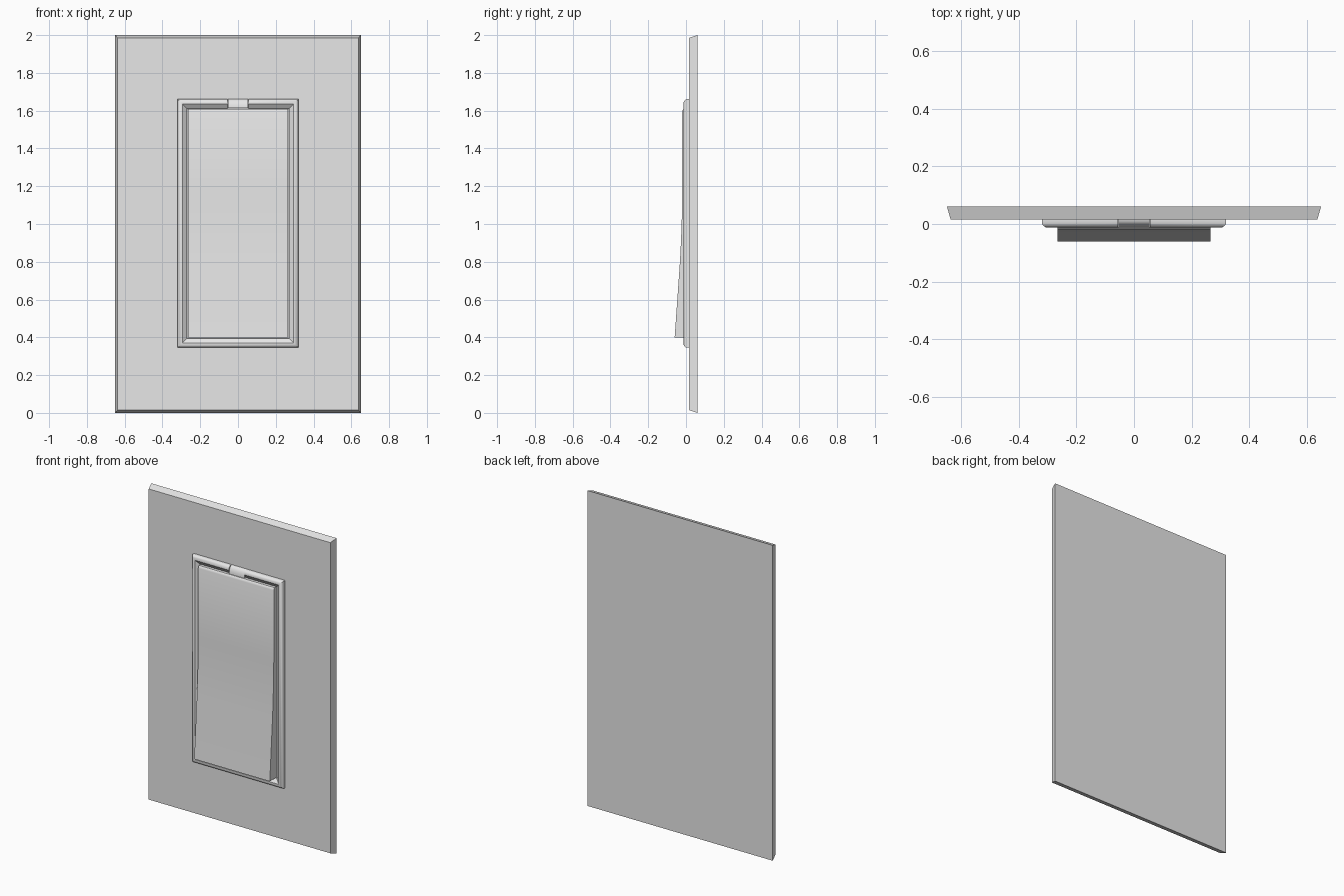
import bpy
import bmesh
import math

if "Cube" in bpy.data.objects:
    bpy.data.objects.remove(bpy.data.objects["Cube"], do_unlink=True)

grey = bpy.data.materials.new("light grey plastic")
grey.use_nodes = True
grey.diffuse_color = (0.8, 0.8, 0.8, 1)
grey.node_tree.nodes["Principled BSDF"].inputs["Base Color"].default_value = (0.8, 0.8, 0.8, 1)


def loft(name, sections, smooth=True):
    """Skin a row of closed cross-sections and cap both ends."""
    bm = bmesh.new()
    rings = [[bm.verts.new(p) for p in s] for s in sections]
    n = len(rings[0])
    for a, b in zip(rings, rings[1:]):
        for i in range(n):
            j = (i + 1) % n
            bm.faces.new((a[i], a[j], b[j], b[i]))
    bm.faces.new(rings[0])
    bm.faces.new(rings[-1])
    bmesh.ops.recalc_face_normals(bm, faces=bm.faces)
    mesh = bpy.data.meshes.new(name)
    bm.to_mesh(mesh)
    bm.free()
    mesh.materials.append(grey)
    obj = bpy.data.objects.new(name, mesh)
    bpy.context.collection.objects.link(obj)
    if smooth:
        bpy.ops.object.select_all(action='DESELECT')
        obj.select_set(True)
        bpy.context.view_layer.objects.active = obj
        bpy.ops.object.shade_smooth_by_angle(angle=math.radians(30))
    return obj


def rectangle(half_x, half_z, y):
    return [(sx * half_x, y, 1 + sz * half_z)
            for sx, sz in ((-1, -1), (1, -1), (1, 1), (-1, 1))]


# Wall plate with slanted edges
front = 0.015
loft("wall_plate", [rectangle(0.65, 1, 0.06), rectangle(0.637, 0.985, front)], False)

# Raised frame: a mitred moulding, open at the top centre
half_w, half_h, mid_z, gap = 0.32, 0.658, 1.003, 0.055
moulding = [(0, front), (0, 0.002), (0.004, -0.005), (0.012, -0.011),
            (0.02, -0.013), (0.026, -0.013), (0.05, 0.004), (0.05, front)]


def frame_end(x):
    return [(x, y, mid_z + half_h - d) for d, y in moulding]


def frame_corner(sx, sz):
    return [(sx * (half_w - d), y, mid_z + sz * (half_h - d)) for d, y in moulding]


loft("frame", [frame_end(-gap), frame_corner(-1, 1), frame_corner(-1, -1),
               frame_corner(1, -1), frame_corner(1, 1), frame_end(gap)])

# Small rounded indicator tab filling the opening in the frame
tab_depth = 0.048
arc = [math.radians(15 * i) for i in range(7)]
tab = [(front - 0.027 * math.sin(a),
        mid_z + half_h - tab_depth * (1 - math.cos(a))) for a in arc]
tab.append((front, mid_z + half_h - tab_depth))
loft("indicator_tab", [[(x, y, z) for y, z in tab] for x in (-gap + 0.001, gap - 0.001)])

# Rocker paddle: flat upper half, gently curving into the pressed-out lower half
rocker = [(front, 1.61), (-0.012, 1.61), (-0.017, 1.605), (-0.02, 1.595),
          (-0.02, 1.15), (-0.022, 1.04), (-0.026, 0.92), (-0.032, 0.8),
          (-0.06, 0.4), (front, 0.4)]
loft("rocker", [[(x, y, z) for y, z in rocker] for x in (-0.265, 0.265)])
